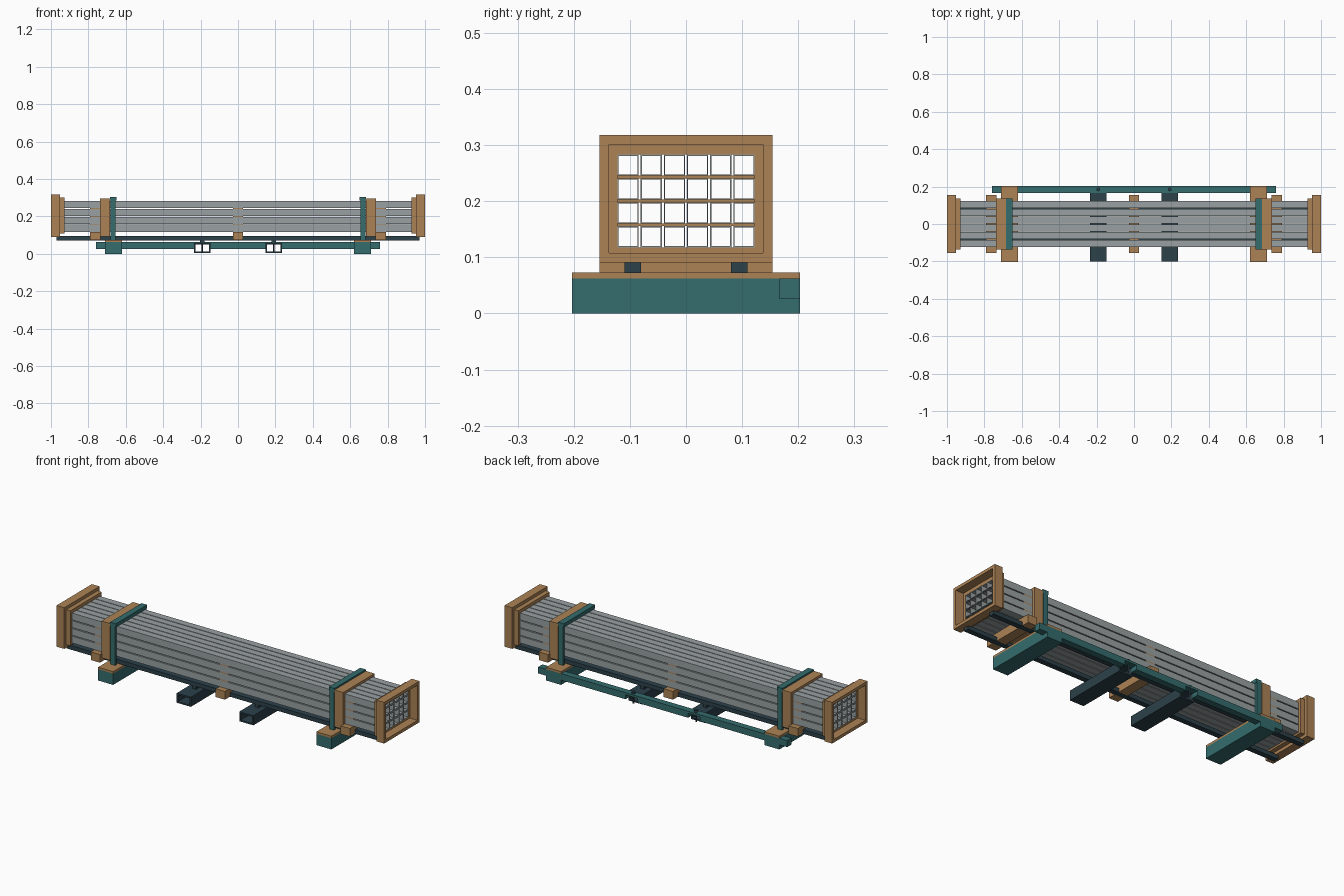
import bpy, bmesh, math
from mathutils import Vector

if "Cube" in bpy.data.objects:
    bpy.data.objects.remove(bpy.data.objects["Cube"])


def material(name, rgb):
    m = bpy.data.materials.new(name)
    m.diffuse_color = (*rgb, 1)
    m.use_nodes = True
    m.node_tree.nodes["Principled BSDF"].inputs["Base Color"].default_value = m.diffuse_color
    return m


WOOD = material("wood", (0.41, 0.225, 0.09))
TEAL = material("teal steel", (0.035, 0.15, 0.155))
GREY = material("galvanised grey", (0.32, 0.355, 0.36))
DARK = material("dark blue steel", (0.025, 0.052, 0.068))


def finish(name, bm, mat):
    bmesh.ops.recalc_face_normals(bm, faces=bm.faces)
    me = bpy.data.meshes.new(name)
    bm.to_mesh(me)
    bm.free()
    me.materials.append(mat)
    ob = bpy.data.objects.new(name, me)
    bpy.context.collection.objects.link(ob)
    return ob


def add_box(bm, x0, x1, y0, y1, z0, z1):
    vs = bmesh.ops.create_cube(bm, size=1)["verts"]
    for v in vs:
        v.co = Vector((x1 if v.co.x > 0 else x0,
                       y1 if v.co.y > 0 else y0,
                       z1 if v.co.z > 0 else z0))


def boxes(name, mat, *dims):
    bm = bmesh.new()
    for d in dims:
        add_box(bm, *d)
    return finish(name, bm, mat)


def mirrored(name, mat, *dims):
    """The same boxes at both ends of the bundle."""
    for side, s in (("left", -1), ("right", 1)):
        boxes(f"{name}_{side}", mat,
              *[(min(s * d[0], s * d[1]), max(s * d[0], s * d[1]), *d[2:]) for d in dims])


def hollow(name, mat, axis, a0, a1, u0, u1, z0, z1, wall):
    """Open rectangular tube along x or y."""
    bm = bmesh.new()
    rings = []
    for a in (a0, a1):
        for w in (0, wall):
            pts = [(u0 + w, z0 + w), (u1 - w, z0 + w), (u1 - w, z1 - w), (u0 + w, z1 - w)]
            rings.append([bm.verts.new((a, u, z) if axis == "x" else (u, a, z)) for u, z in pts])
    out0, in0, out1, in1 = rings
    for p, q in ((out0, out1), (in0, in1), (out0, in0), (out1, in1)):
        for i in range(4):
            j = (i + 1) % 4
            bm.faces.new((p[i], p[j], q[j], q[i]))
    return finish(name, bm, mat)


def frame(x0, x1, yo, zb, zt, yi, zib, zit):
    """Four boards: full-width top and bottom, sides between."""
    return [(x0, x1, -yo, yo, zit, zt), (x0, x1, -yo, yo, zb, zib),
            (x0, x1, -yo, -yi, zib, zit), (x0, x1, yi, yo, zib, zit)]


# Bundle of square tubes, six columns by four rows
T, COL, ROW, Z0 = 0.0375, 0.0413, 0.0425, 0.118
for r in range(4):
    for c in range(6):
        y = (c - 2.5) * COL
        z = Z0 + r * ROW
        hollow(f"tube_{r}_{c}", GREY, "x", -0.953, 0.953, y - T / 2, y + T / 2, z, z + T, 0.002)

# Cross beams under the bundle and thin battens between rows
for i, x in enumerate((-0.763, 0, 0.763)):
    boxes(f"cross_beam_{i}", WOOD, (x - 0.028, x + 0.028, -0.154, 0.154, 0.073, Z0))
    boxes(f"row_battens_{i}", WOOD,
          *[(x - 0.028, x + 0.028, -0.122, 0.122, Z0 + r * ROW + T, Z0 + (r + 1) * ROW)
            for r in range(3)])

# Wooden end frames and clamping frames
mirrored("end_frame", WOOD, *frame(0.953, 1.0, 0.154, 0.091, 0.318, 0.137, 0.108, 0.301))
mirrored("inner_end_frame", WOOD, *frame(0.928, 0.953, 0.137, 0.108, 0.301, 0.122, 0.118, 0.283))
mirrored("clamp_frame", WOOD, *frame(0.685, 0.738, 0.137, 0.093, 0.296, 0.122, 0.118, 0.283))

# Steel straps: two posts and a slightly wider top bar
mirrored("strap", TEAL,
         (0.654, 0.681, 0.124, 0.137, 0.073, 0.29),
         (0.654, 0.681, -0.137, -0.124, 0.073, 0.29),
         (0.650, 0.684, -0.137, 0.137, 0.284, 0.304))

# Long dark bearers
for side, s in (("front", -1), ("back", 1)):
    boxes(f"bearer_{side}", DARK, (-0.97, 0.97, s * 0.095 - 0.0148, s * 0.095 + 0.0148, 0.0725, 0.095))

# Skids with wooden pads
mirrored("skid", TEAL, (0.62, 0.712, -0.203, 0.203, 0, 0.062))
mirrored("skid_pad", WOOD, (0.62, 0.712, -0.203, 0.203, 0.062, 0.073))

# Rear tie rail, notched over the fork pockets
P = 0.191
boxes("tie_rail", TEAL,
      (-0.76, -P - 0.036, 0.167, 0.203, 0.026, 0.062),
      (-P + 0.036, P - 0.036, 0.167, 0.203, 0.026, 0.062),
      (P + 0.036, 0.76, 0.167, 0.203, 0.026, 0.062),
      (-P - 0.036, -P + 0.036, 0.167, 0.203, 0.05, 0.062),
      (P - 0.036, P + 0.036, 0.167, 0.203, 0.05, 0.062))

# Fork pockets, their bolts and the short posts carrying the bearers
for side, x in (("left", -P), ("right", P)):
    hollow(f"fork_pocket_{side}", DARK, "y", -0.2, 0.167, x - 0.043, x + 0.043, 0.004, 0.057, 0.008)
    boxes(f"pocket_post_{side}", DARK,
          *[(x - 0.011, x + 0.011, y - 0.014, y + 0.014, 0.057, 0.073) for y in (-0.095, 0.095)])
    bm = bmesh.new()
    for rad, zb, zt in ((0.004, 0.006, 0.062), (0.010, 0.062, 0.072)):
        g = bmesh.ops.create_cone(bm, cap_ends=True, segments=12, radius1=rad, radius2=rad, depth=zt - zb)
        bmesh.ops.translate(bm, verts=g["verts"], vec=(x, 0.185, (zb + zt) / 2))
    finish(f"rail_bolt_{side}", bm, DARK)
